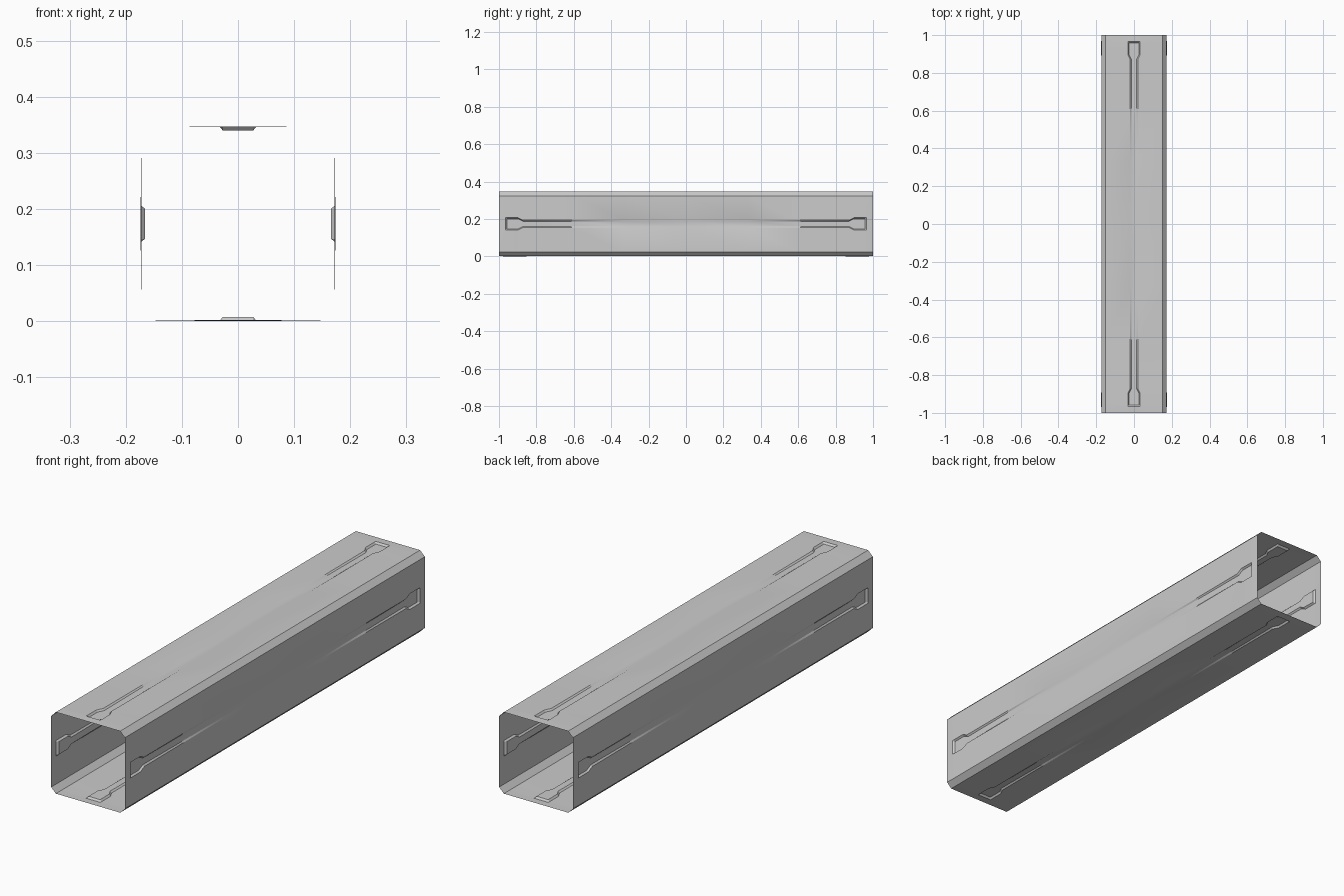
import bpy, bmesh
from math import pi
from mathutils import Matrix, Vector

if "Cube" in bpy.data.objects:
    bpy.data.objects.remove(bpy.data.objects["Cube"])

HALF, FLAT = 0.172, 0.15      # tube half width, half width of each flat side
CENTRE_Z = 0.1735

# Half of the groove: y, outer half width, floor half width, depth, rim lift
half = [
    (1.000, 0.033, 0.027, 0.000, 0.0),
    (0.965, 0.033, 0.027, -0.0015, 0.0015),
    (0.958, 0.033, 0.027, 0.006, 0.0015),
    (0.898, 0.033, 0.027, 0.006, 0.0015),
    (0.872, 0.020, 0.014, 0.006, 0.001),
    (0.600, 0.020, 0.014, 0.004, 0.0),
    (0.335, 0.020, 0.014, 0.002, 0.0),
]
stations = [(-y, w, f, d, r) for y, w, f, d, r in half]
stations += [(0.0, 0.020, 0.014, 0.0007, 0.0)]
stations += half[::-1]


def add_side(bm, rot):
    """One grooved flat side plus the chamfer strip on its right."""
    rows = []
    for y, w, f, d, r in stations:
        pts = [(-FLAT, HALF), (-w, HALF + r), (-f, HALF - d), (f, HALF - d),
               (w, HALF + r), (FLAT, HALF), (HALF, FLAT)]
        rows.append([bm.verts.new(rot @ Vector((x, y, z))) for x, z in pts])
    for a, b in zip(rows, rows[1:]):
        for i in range(len(a) - 1):
            bm.faces.new((a[i], a[i + 1], b[i + 1], b[i]))


# Open square tube: the same side repeated around the long axis
bm = bmesh.new()
for k in range(4):
    add_side(bm, Matrix.Rotation(k * pi / 2, 3, 'Y'))
bmesh.ops.remove_doubles(bm, verts=bm.verts, dist=1e-5)
bmesh.ops.translate(bm, verts=bm.verts, vec=(0, 0, CENTRE_Z))

mesh = bpy.data.meshes.new("grooved_square_tube")
bm.to_mesh(mesh)
bm.free()
tube = bpy.data.objects.new("grooved_square_tube", mesh)
bpy.context.collection.objects.link(tube)

# Smooth the shallow middle of the grooves, keep chamfers crisp
bpy.context.view_layer.objects.active = tube
tube.select_set(True)
bpy.ops.object.shade_smooth_by_angle(angle=pi / 9)
